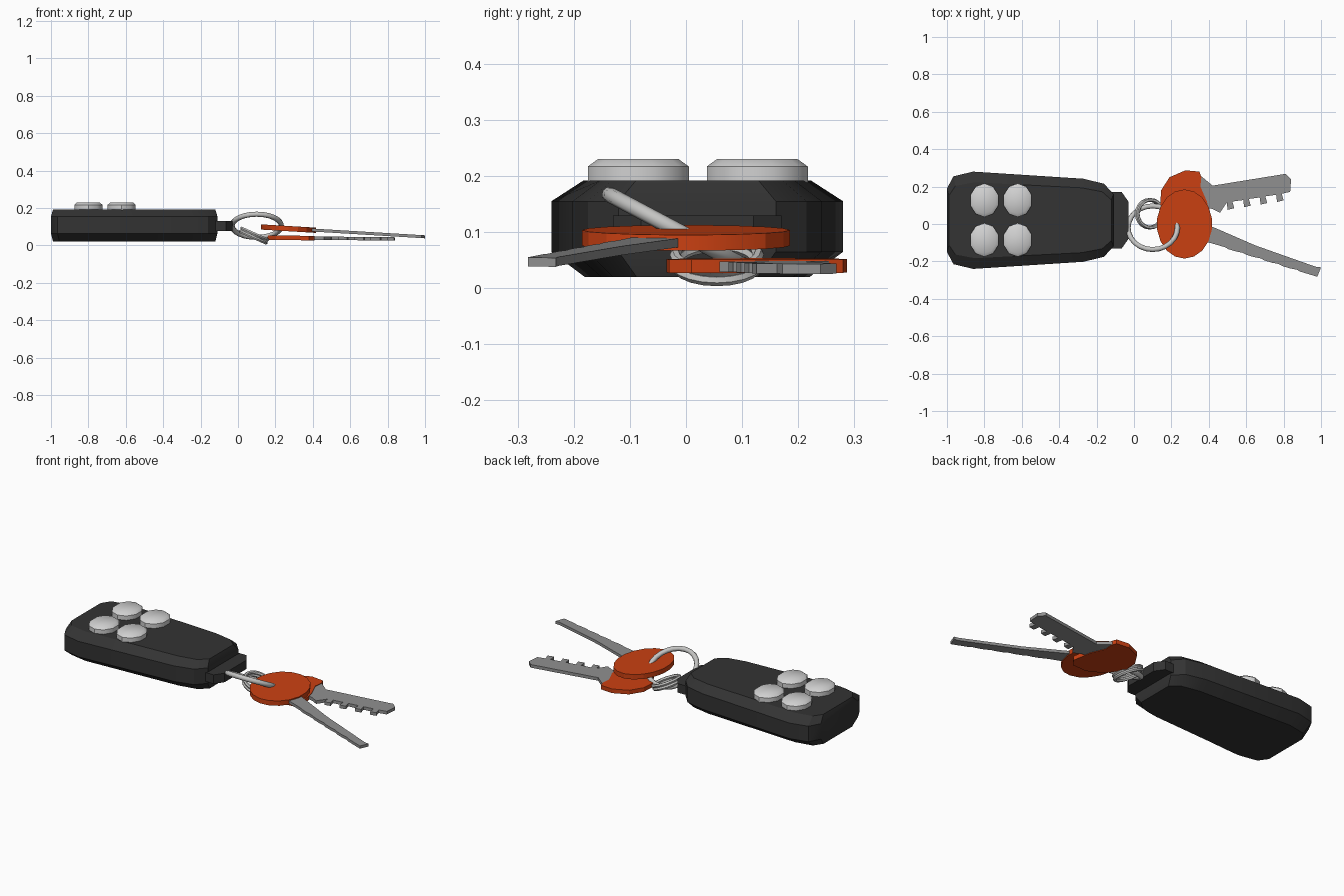
import bpy, bmesh, math
from mathutils import Matrix, Vector

cube = bpy.data.objects.get("Cube")
if cube:
    bpy.data.objects.remove(cube, do_unlink=True)


def material(name, colour):
    m = bpy.data.materials.new(name)
    m.use_nodes = True
    rgba = (*colour, 1)
    m.diffuse_color = rgba
    m.node_tree.nodes["Principled BSDF"].inputs["Base Color"].default_value = rgba
    return m


BLACK = material("black plastic", (0.033, 0.033, 0.033))
ORANGE = material("orange plastic", (0.6, 0.052, 0.006))
PALE = material("pale grey button", (0.64, 0.64, 0.64))
RING = material("bright ring metal", (0.55, 0.55, 0.54))
STEEL = material("key steel", (0.28, 0.28, 0.28))


def loft(name, rings, mat, angle=30):
    """Skin a stack of equal-length point rings and cap both ends."""
    bm = bmesh.new()
    loops = [[bm.verts.new(p) for p in ring] for ring in rings]
    n = len(loops[0])
    for a, b in zip(loops, loops[1:]):
        for i in range(n):
            j = (i + 1) % n
            bm.faces.new((a[i], a[j], b[j], b[i]))
    bm.faces.new(loops[0][::-1])
    bm.faces.new(loops[-1])
    bmesh.ops.recalc_face_normals(bm, faces=bm.faces)
    return finish(name, bm, mat, angle)


def finish(name, bm, mat, angle):
    mesh = bpy.data.meshes.new(name)
    bm.to_mesh(mesh)
    bm.free()
    mesh.materials.append(mat)
    ob = bpy.data.objects.new(name, mesh)
    bpy.context.collection.objects.link(ob)
    bpy.ops.object.select_all(action="DESELECT")
    ob.select_set(True)
    bpy.context.view_layer.objects.active = ob
    bpy.ops.object.shade_smooth_by_angle(angle=math.radians(angle))
    return ob


def mirrored(half, cy):
    """Close a half outline by reflecting it across y = cy."""
    return [(x, cy - d) for x, d in half] + [(x, cy + d) for x, d in reversed(half)]


def ellipse(cx, cy, rx, ry, n):
    return [(cx + rx * math.sin(2 * math.pi * i / n),
             cy + ry * math.cos(2 * math.pi * i / n)) for i in range(n)]


def scaled(points, cx, cy, sx, sy, z):
    return [(cx + (x - cx) * sx, cy + (y - cy) * sy, z) for x, y in points]


def slab(name, outline, z0, slope, half, mat):
    """Flat plate whose height falls steadily along x."""
    rings = [[(x, y, z0 + slope * x + s * half) for x, y in outline] for s in (-1, 1)]
    return loft(name, rings, mat, 20)


def torus(name, centre, radius, thick, rot, mat, major=24, minor=8):
    bm = bmesh.new()
    grid = []
    for i in range(major):
        a = 2 * math.pi * i / major
        row = []
        for j in range(minor):
            b = 2 * math.pi * j / minor
            r = radius + thick * math.cos(b)
            p = Vector((r * math.cos(a), r * math.sin(a), thick * math.sin(b)))
            row.append(bm.verts.new(rot @ p + Vector(centre)))
        grid.append(row)
    for i in range(major):
        for j in range(minor):
            k, m = (i + 1) % major, (j + 1) % minor
            bm.faces.new((grid[i][j], grid[k][j], grid[k][m], grid[i][m]))
    bmesh.ops.recalc_face_normals(bm, faces=bm.faces)
    return finish(name, bm, mat, 50)


# Fob body: tapered outline with chamfered top and bottom
body = mirrored([(-1, 0.17), (-0.965, 0.235), (-0.86, 0.26), (-0.27, 0.222),
                 (-0.16, 0.195), (-0.11, 0.14)], 0.02)
levels = [(0.02, 0.975, 0.77), (0.065, 1, 1), (0.155, 1, 1), (0.192, 0.975, 0.78)]
loft("fob_body", [scaled(body, -0.555, 0.02, sx, sy, z) for z, sx, sy in levels], BLACK)

# Tab that holds the ring
tab = mirrored([(-0.15, 0.15), (-0.065, 0.15), (-0.03, 0.1)], 0.02)
loft("fob_ring_tab", [scaled(tab, -0.09, 0.02, 1, 1, z) for z in (0.078, 0.13)], BLACK)

# Four raised buttons
for i, x in enumerate((-0.8, -0.622)):
    for j, y in enumerate((-0.085, 0.127)):
        rim = ellipse(x, y, 0.079, 0.09, 10)
        loft(f"button_{i}_{j}", [scaled(rim, x, y, s, s, z) for z, s in
                                 ((0.185, 1), (0.217, 1), (0.23, 0.8))], PALE, 40)

# Large ring and the small split ring
torus("large_ring", (0.1, -0.02, 0.105), 0.132, 0.014,
      Matrix.Rotation(math.radians(-28), 3, "X"), RING)
tilt = Matrix.Rotation(math.radians(24), 3, "Y")
for k, dz in enumerate((-0.009, 0.009)):
    torus(f"split_ring_coil_{k}", Vector((0.085, 0.055, 0.052)) + tilt @ Vector((0, 0, dz)),
          0.074, 0.01, tilt, RING, 20, 6)

# Upper key: oval head and a slim, lightly notched blade
slab("upper_key_head", ellipse(0.27, 0, 0.148, 0.185, 18), 0.106, -0.06, 0.014, ORANGE)
notches = []
for i in range(5):
    t = i / 5
    x, y = 0.93 - 0.48 * t, -0.262 + 0.15 * t
    notches += [(x, y - 0.005), (x - 0.04, y + 0.007), (x - 0.06, y + 0.018)]
upper = [(0.37, -0.09), (0.38, -0.01), (0.42, -0.015), (0.65, -0.115),
         (0.97, -0.228), (1, -0.232), (0.98, -0.282)] + notches
slab("upper_key_blade", upper, 0.106, -0.06, 0.008, STEEL)

# Lower key: flared head and a broad toothed blade
head = [(0.14, 0.1), (0.145, 0.18), (0.19, 0.25), (0.275, 0.287), (0.35, 0.28),
        (0.36, 0.25), (0.355, 0.2), (0.39, 0.12), (0.41, 0.01), (0.38, -0.03),
        (0.29, -0.035), (0.2, 0.01)]
slab("lower_key_head", head, 0.043, -0.01, 0.012, ORANGE)
teeth = []
for i in range(4):
    x, y = 0.8 - 0.088 * i, 0.162 - 0.014 * i
    teeth += [(x - 0.01, y), (x, y - 0.036), (x - 0.035, y - 0.044), (x - 0.04, y - 0.006)]
lower = [(0.33, 0.1), (0.33, 0.26), (0.36, 0.255), (0.42, 0.205), (0.81, 0.268),
         (0.84, 0.24), (0.835, 0.172)] + teeth + [(0.46, 0.06), (0.42, 0.08)]
slab("lower_key_blade", lower, 0.043, -0.01, 0.009, STEEL)
